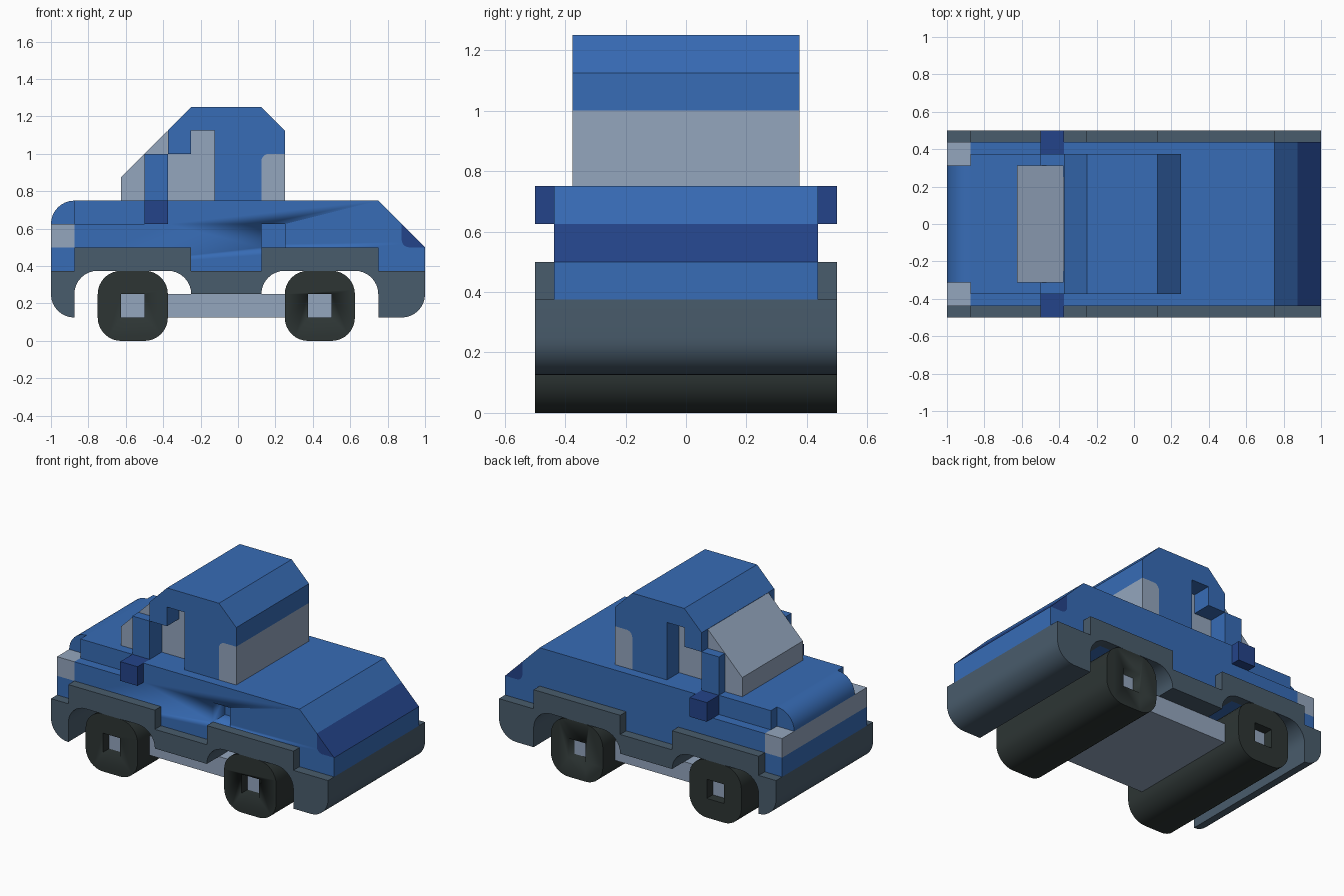
import bpy, bmesh, math

if "Cube" in bpy.data.objects:
    bpy.data.objects.remove(bpy.data.objects["Cube"])


def material(name, rgb):
    lin = [((c / 255 + 0.055) / 1.055) ** 2.4 if c > 10 else c / 255 / 12.92 for c in rgb]
    m = bpy.data.materials.new(name)
    m.diffuse_color = (*lin, 1)
    m.use_nodes = True
    m.node_tree.nodes["Principled BSDF"].inputs["Base Color"].default_value = m.diffuse_color
    return m


BLUE = material("body blue", (55, 108, 182))
NAVY = material("dark blue", (36, 68, 138))
GREY = material("glass grey", (148, 166, 190))
SLATE = material("trim slate", (73, 92, 108))
TYRE = material("tyre black", (45, 53, 52))


def arc(cx, cz, r, a0, a1, n=8):
    return [(cx + r * math.cos(math.radians(a0 + (a1 - a0) * i / n)),
             cz + r * math.sin(math.radians(a0 + (a1 - a0) * i / n))) for i in range(n + 1)]


def prism(name, profile, y0, y1, mat):
    """Extrude an x-z profile along y."""
    bm = bmesh.new()
    face = bm.faces.new([bm.verts.new((x, y0, z)) for x, z in profile])
    ext = bmesh.ops.extrude_face_region(bm, geom=[face])
    for v in ext["geom"]:
        if isinstance(v, bmesh.types.BMVert):
            v.co.y = y1
    bmesh.ops.recalc_face_normals(bm, faces=bm.faces)
    me = bpy.data.meshes.new(name)
    bm.to_mesh(me)
    bm.free()
    me.materials.append(mat)
    ob = bpy.data.objects.new(name, me)
    bpy.context.collection.objects.link(ob)
    activate(ob)
    bpy.ops.object.shade_smooth_by_angle(angle=math.radians(30))
    return ob


def activate(ob):
    bpy.ops.object.select_all(action='DESELECT')
    ob.select_set(True)
    bpy.context.view_layer.objects.active = ob


def box(name, x0, x1, y0, y1, z0, z1, mat):
    return prism(name, [(x0, z0), (x1, z0), (x1, z1), (x0, z1)], y0, y1, mat)


def cut(ob, cutter):
    mod = ob.modifiers.new("cut", 'BOOLEAN')
    mod.operation, mod.solver, mod.object = 'DIFFERENCE', 'EXACT', cutter
    activate(ob)
    bpy.ops.object.modifier_apply(modifier=mod.name)
    bpy.data.objects.remove(cutter)


# main body with a small recess on the front side
tail_corner = arc(.915, .54, .04, 270, 180, 5)
body = prism("body", [(-1, .375), (1, .375), (1, .5)] + tail_corner +
             [(.875, .625), (.75, .75), (-.375, .75), (-.375, .625),
              (-.875, .625), (-.875, .5), (-1, .5)], -.4375, .4375, BLUE)
cut(body, box("recess_cutter", .125, .25, -.6, -.3125, .5, .625, BLUE))

# hood and rounded nose
box("hood", -.875, -.375, -.375, .375, .625, .75, BLUE)
prism("hood_nose", [(-.875, .625)] + arc(-.875, .625, .125, 180, 90), -.3125, .3125, BLUE)

# lights
box("front_lights", -1, -.875, -.4375, .4375, .5, .625, GREY)
prism("tail_light", [(1, .5)] + tail_corner + [(.875, .625)], -.4375, .4375, NAVY)

# cabin roof, rear pillars and glass
win_corner = arc(.165, .96, .04, 180, 90, 5)
prism("cabin", [(-.125, .75), (.125, .75)] + win_corner +
      [(.25, 1), (.25, 1.125), (.125, 1.25), (-.25, 1.25), (-.375, 1.125),
       (-.375, 1), (-.25, 1), (-.25, 1.125), (-.125, 1.125)], -.375, .375, BLUE)
prism("rear_window", [(.25, .75), (.125, .75)] + win_corner + [(.25, 1)], -.375, .375, GREY)
prism("side_windows", [(-.38, .75), (-.125, .75), (-.125, 1.125), (-.25, 1.125),
                       (-.25, 1), (-.38, 1)], -.25, .25, GREY)
prism("windshield", [(-.625, .75), (-.376, .75), (-.376, 1.124), (-.625, .875)],
      -.3125, .3125, GREY)

# paired side parts
for s, side in ((-1, "right"), (1, "left")):
    box("front_pillar_" + side, -.5, -.375, s * .25, s * .375, .75, 1, BLUE)
    box("mirror_" + side, -.5, -.375, s * .375, s * .5, .625, .75, NAVY)
    box("front_fender_" + side, -.875, -.25, s * .4375, s * .5, .375, .5, SLATE)
    box("rear_fender_" + side, .125, .75, s * .4375, s * .5, .375, .5, SLATE)

# bumpers and sill with wheel arches
prism("front_bumper", [(-1, .375)] + arc(-.875, .25, .125, 180, 270) +
      arc(-.75, .25, .125, 180, 90), -.5, .5, SLATE)
prism("sill", arc(-.375, .25, .125, 90, 0) + arc(.25, .25, .125, 180, 90), -.5, .5, SLATE)
prism("rear_bumper", arc(.625, .25, .125, 90, 0) + [(.75, .125)] +
      arc(.875, .25, .125, 270, 360) + [(1, .375)], -.5, .5, SLATE)

# underbody between the axles
box("underbody", -.4, .275, -.375, .375, .125, .25, GREY)

# full-width rounded wheels with recessed square hubs
for name, x in (("front", -.5625), ("rear", .4375)):
    a, b, r = x - .0625, x + .0625, .125
    ring = (arc(b, .25, r, 0, 90) + arc(a, .25, r, 90, 180) +
            arc(a, .125, r, 180, 270) + arc(b, .125, r, 270, 360))
    wheel = prism(name + "_wheels", ring, -.5, .5, TYRE)
    cut(wheel, box("hub_cutter", a, b, -.6, .6, .125, .25, TYRE))
    box(name + "_hubs", a, b, -.4375, .4375, .125, .25, GREY)
